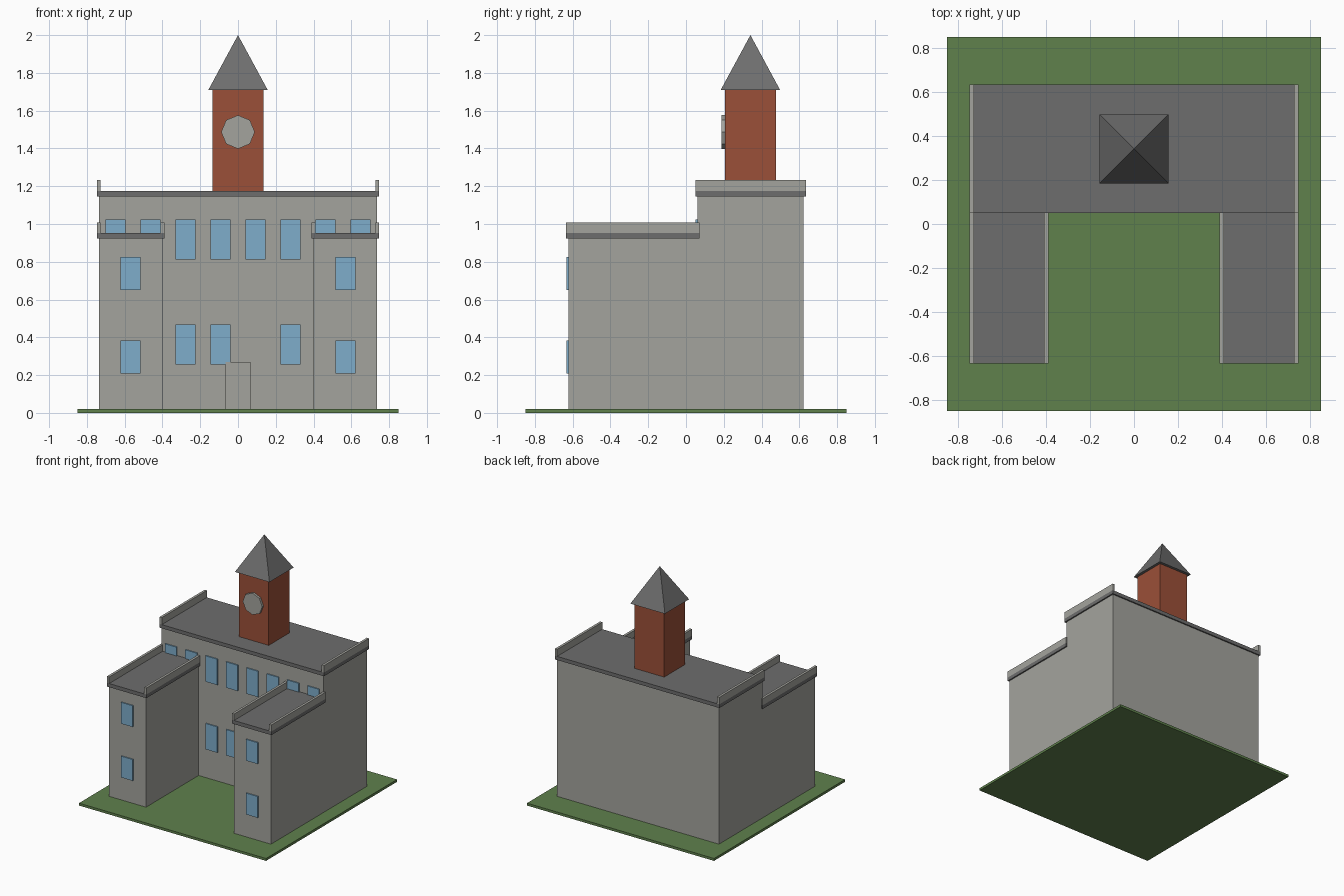
import bpy
import bmesh
from math import pi, sqrt
from mathutils import Matrix

default = bpy.data.objects.get("Cube")
if default:
    bpy.data.objects.remove(default, do_unlink=True)


def material(name, rgb):
    mat = bpy.data.materials.new(name)
    mat.use_nodes = True
    colour = (*rgb, 1)
    mat.diffuse_color = colour
    mat.node_tree.nodes["Principled BSDF"].inputs["Base Color"].default_value = colour
    return mat


STONE = material("pale stone", (0.37, 0.37, 0.34))
SLATE = material("grey slate", (0.155, 0.155, 0.155))
BRICK = material("red brick", (0.33, 0.08, 0.04))
GLASS = material("blue glass", (0.21, 0.42, 0.60))
GRASS = material("green grass", (0.115, 0.22, 0.073))


def finish(name, bm, mat):
    mesh = bpy.data.meshes.new(name)
    bm.to_mesh(mesh)
    bm.free()
    mesh.materials.append(mat)
    obj = bpy.data.objects.new(name, mesh)
    bpy.context.collection.objects.link(obj)
    return obj


def box(name, x, y, z, mat):
    """Box from (low, high) ranges on each axis."""
    bm = bmesh.new()
    ranges = (x, y, z)
    place = Matrix.Translation([(a + b) / 2 for a, b in ranges])
    size = Matrix.Diagonal([b - a for a, b in ranges] + [1])
    bmesh.ops.create_cube(bm, size=1, matrix=place @ size)
    return finish(name, bm, mat)


def cone(name, sides, r1, r2, depth, matrix, mat):
    bm = bmesh.new()
    bmesh.ops.create_cone(bm, cap_ends=True, segments=sides, radius1=r1,
                          radius2=r2, depth=depth, matrix=matrix)
    return finish(name, bm, mat)


def block(name, x, y, top, parapet_height):
    """Walls, overhanging flat roof and a parapet along each side edge."""
    over, slab, thick = 0.011, 0.03, 0.02
    box(name + "_walls", x, y, (0.02, top), STONE)
    rx = (x[0] - over, x[1] + over)
    ry = (y[0] - over, y[1] + over)
    box(name + "_roof", rx, ry, (top, top + slab), SLATE)
    rise = (top + slab, top + slab + parapet_height)
    box(name + "_right_parapet", (rx[0], rx[0] + thick), ry, rise, STONE)
    box(name + "_left_parapet", (rx[1] - thick, rx[1]), ry, rise, STONE)


def window(name, x, wall_y, z):
    box(name, (x - 0.053, x + 0.053), (wall_y - 0.009, wall_y), z, GLASS)


FRONT, WING_FRONT, BACK = 0.06, -0.623, 0.623

# Lawn and building blocks
box("lawn", (-0.85, 0.85), (-0.85, 0.85), (0, 0.02), GRASS)
block("main", (-0.736, 0.736), (FRONT, BACK), 1.146, 0.058)
block("left_wing", (0.40, 0.736), (WING_FRONT, FRONT), 0.923, 0.054)
block("right_wing", (-0.736, -0.40), (WING_FRONT, FRONT), 0.923, 0.054)

# Wing windows
for side, x in (("left", 0.568), ("right", -0.568)):
    window(side + "_wing_upper_window", x, WING_FRONT, (0.651, 0.826))
    window(side + "_wing_lower_window", x, WING_FRONT, (0.209, 0.384))

# Main windows: a full upper row, and a lower row leaving one bay blank
for i in range(8):
    window(f"main_upper_window_{i + 1}", (i - 3.5) * 0.185, FRONT, (0.813, 1.025))
    if i in (2, 3, 5):
        window(f"main_lower_window_{i + 1}", (i - 3.5) * 0.185, FRONT, (0.257, 0.469))

# Door
box("door", (-0.066, 0.066), (FRONT - 0.0098, FRONT), (0.02, 0.27), STONE)

# Clock tower
TOWER_Y = 0.341
box("tower", (-0.135, 0.135), (TOWER_Y - 0.135, TOWER_Y + 0.135), (1.176, 1.71), BRICK)
cone("tower_roof", 4, 0.157 * sqrt(2), 0, 0.29,
     Matrix.Translation((0, TOWER_Y, 1.855)) @ Matrix.Rotation(pi / 4, 4, "Z"), SLATE)
cone("clock_face", 8, 0.089, 0.089, 0.018,
     Matrix.Translation((0, TOWER_Y - 0.144, 1.487)) @ Matrix.Rotation(pi / 2, 4, "X"), STONE)
